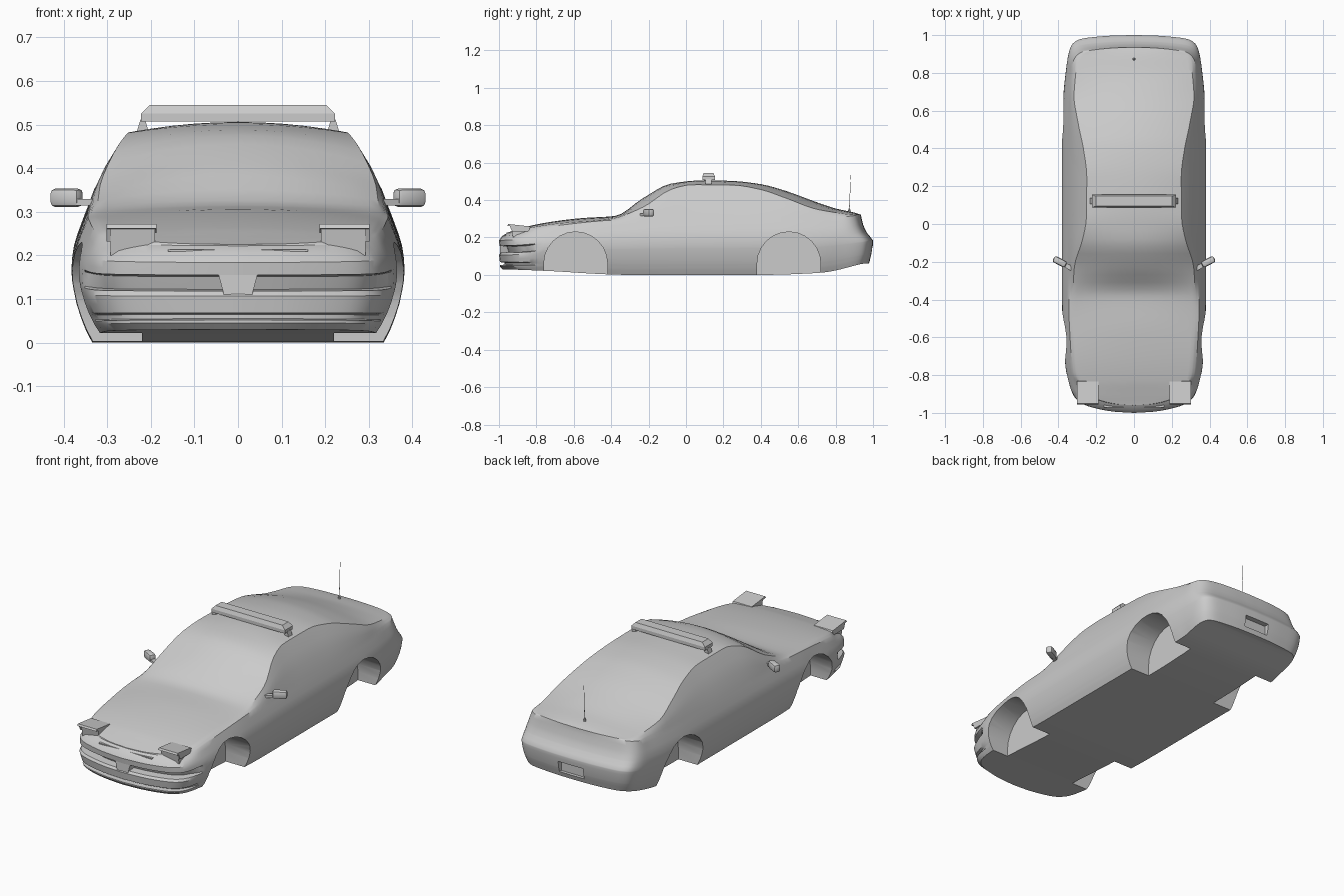
import bpy, bmesh, math
from mathutils import Matrix, Vector

if "Cube" in bpy.data.objects:
    bpy.data.objects.remove(bpy.data.objects["Cube"])


def curve(pts, smooth=True):
    """Interpolating function through (position, value) pairs."""
    d = [(b[1] - a[1]) / (b[0] - a[0]) for a, b in zip(pts, pts[1:])]
    m = [d[0]] + [2 * p * q / (p + q) if p * q > 0 else 0 for p, q in zip(d, d[1:])] + [d[-1]]

    def f(x):
        if x <= pts[0][0]:
            return pts[0][1]
        for i in range(len(d)):
            (x0, y0), (x1, y1) = pts[i], pts[i + 1]
            if x <= x1:
                h = x1 - x0
                t = (x - x0) / h
                if not smooth:
                    return y0 + t * (y1 - y0)
                return (y0 * (1 + 2 * t) * (1 - t) ** 2 + y1 * t * t * (3 - 2 * t)
                        + h * t * (1 - t) * (m[i] * (1 - t) - m[i + 1] * t))
        return pts[-1][1]
    return f


def clamp(v):
    return max(0.0, min(1.0, v))


def finish(bm, name, mirror=False, smooth=35):
    if mirror:
        geo = bmesh.ops.duplicate(bm, geom=bm.verts[:] + bm.edges[:] + bm.faces[:])["geom"]
        for v in geo:
            if isinstance(v, bmesh.types.BMVert):
                v.co.x *= -1
    bmesh.ops.remove_doubles(bm, verts=bm.verts, dist=0.0003)
    bmesh.ops.dissolve_degenerate(bm, edges=bm.edges, dist=0.0001)
    bmesh.ops.recalc_face_normals(bm, faces=bm.faces)
    me = bpy.data.meshes.new(name)
    bm.to_mesh(me)
    bm.free()
    ob = bpy.data.objects.new(name, me)
    bpy.context.collection.objects.link(ob)
    if smooth:
        shade(ob, smooth)
    return ob


def activate(ob):
    bpy.ops.object.select_all(action='DESELECT')
    ob.select_set(True)
    bpy.context.view_layer.objects.active = ob


def shade(ob, angle):
    activate(ob)
    bpy.ops.object.shade_smooth_by_angle(angle=math.radians(angle))


def prism(bm, prof, x0, x1, taper=0.0):
    """Extrude a (y, z) profile along x; taper shortens the x end per unit z."""
    z0 = min(p[1] for p in prof)
    a = [bm.verts.new((x0 + taper * (z - z0), y, z)) for y, z in prof]
    b = [bm.verts.new((x1 - taper * (z - z0), y, z)) for y, z in prof]
    bm.faces.new(a)
    bm.faces.new(b[::-1])
    for i in range(len(a)):
        j = (i + 1) % len(a)
        bm.faces.new((a[i], b[i], b[j], a[j]))


def rect(y0, y1, z0, z1):
    return [(y0, z0), (y1, z0), (y1, z1), (y0, z1)]


# Body curves: plan outline, then heights and insets along the length
plan = [(0, -1), (.1, -.994), (.2, -.977), (.28, -.95), (.322, -.91), (.345, -.85), (.362, -.76),
        (.374, -.6), (.38, -.48), (.381, -.38), (.382, -.23), (.382, -.08), (.382, .1), (.382, .25),
        (.382, .4), (.381, .53), (.374, .68), (.362, .8), (.348, .9), (.325, .955), (.28, .98),
        (.2, .991), (.1, .998), (0, 1)]
plan_x = curve([(i, p[0]) for i, p in enumerate(plan)])
plan_y = curve([(i, p[1]) for i, p in enumerate(plan)])
floor_z = curve([(-1, .03), (-.76, .022), (-.42, .003), (-.3, 0), (.4, 0), (.7, .01), (.97, .06)])
belt_z = curve([(-1, .222), (-.9, .23), (-.7, .262), (-.4, .292), (0, .305), (.5, .31), (.9, .312), (1, .32)])
top_z = curve([(-1, .215), (-.96, .225), (-.9, .243), (-.83, .263), (-.7, .287), (-.55, .304),
               (-.38, .315), (-.23, .41), (-.08, .488), (.1, .506), (.25, .502), (.4, .485),
               (.53, .45), (.7, .388), (.8, .355), (.9, .333), (.935, .322)])
edge_x = curve([(-.4, .325), (-.23, .316), (-.08, .272), (.03, .252), (.25, .25), (.4, .268),
                (.53, .295), (.7, .32), (.9, .31)])
edge_z = curve([(-1, .2), (-.9, .234), (-.7, .272), (-.4, .3), (-.23, .362), (-.08, .457), (.03, .482),
                (.25, .48), (.4, .456), (.53, .412), (.7, .35), (.8, .332), (.9, .318)])
side_w = curve([(0, .875), (.1, .915), (.33, .975), (.55, 1), (.72, .985), (.82, .96), (1, .905)])
nose = [(0, .02), (.08, .005), (.115, .005), (.13, .03), (.18, .03), (.2, .005), (.4, 0), (.46, .01),
        (.48, .05), (.63, .04), (.65, .003), (.8, 0), (.92, .015), (1, .04)]
nose_in = curve(nose, False)
tail_in = curve([(0, .022), (.23, .006), (.46, 0), (.62, .03), (.77, .05), (1, .065)])
levels = sorted([t for t, _ in nose] + [.3, .55, .72])

# Body shell: one vertical-then-across strip per station of the plan outline
bm = bmesh.new()
strips = []
for s in range((len(plan) - 1) * 4 + 1):
    px, py = plan_x(s / 4), plan_y(s / 4)
    zb, zt = floor_z(py), belt_z(py)
    wf, wr = clamp((-.8 - py) / .1), clamp((py - .8) / .15)
    pts = [(0, py + .02 * wf - .022 * wr, zb)]
    for t in levels:
        inset = nose_in(t) * wf
        w = side_w(t) + (1 - side_w(t)) * .35 * max(wf, wr)
        pts.append((px * w * (1 - 1.2 * inset), py + inset - tail_in(t) * wr, zb + t * (zt - zb)))
    bx, by, bz = pts[-1]
    ex = min(edge_x(by), .94 * bx)
    crown = (top_z(by) - edge_z(by)) / edge_x(by) ** 2
    ez = top_z(by) - crown * ex * ex
    for u in (.33, .67):
        bulge = .2 * u * (1 - u) * max(0, ez - bz)
        pts.append((bx + (ex - bx) * u + bulge, by, bz + (ez - bz) * u))
    for k in (1, .94, .8, .6, .4, .2, 0):
        pts.append((ex * k, by, top_z(by) - crown * (ex * k) ** 2))
    strips.append([bm.verts.new(p) for p in pts])
for a, b in zip(strips, strips[1:]):
    for i in range(len(a) - 1):
        bm.faces.new((a[i], b[i], b[i + 1], a[i + 1]))
body = finish(bm, "car_body", mirror=True, smooth=0)

# Wheel wells and rear plate recess cut from the body
bm = bmesh.new()
for cy in (-.59, .55):
    arch = [(cy + .17 * math.cos(a), .06 + .17 * math.sin(a))
            for a in (math.pi * i / 12 for i in range(13))]
    prism(bm, [(cy + .17, -.1)] + arch + [(cy - .17, -.1)], .22, .5)
    prism(bm, [(cy + .17, -.1)] + arch + [(cy - .17, -.1)], -.5, -.22)
prism(bm, rect(.968, 1.1, .085, .145), -.075, .075)
cutter = finish(bm, "wheel_well_cutter", smooth=0)
cutter.hide_render = True
mod = body.modifiers.new("wells", 'BOOLEAN')
mod.operation, mod.solver, mod.object = 'DIFFERENCE', 'EXACT', cutter
activate(body)
bpy.ops.object.modifier_apply(modifier=mod.name)
bpy.data.objects.remove(cutter)
shade(body, 32)

# Raised headlights: lamp box under a slightly wider lid
bm = bmesh.new()
prism(bm, [(-.925, .2), (-.84, .2), (-.835, .255), (-.935, .266)], .19, .292)
prism(bm, [(-.955, .262), (-.83, .25), (-.835, .259), (-.95, .272)], .187, .302)
prism(bm, [(-.93, .232), (-.84, .232), (-.835, .255), (-.945, .268)], .292, .302)
finish(bm, "popup_headlights", mirror=True, smooth=0)

# Front bumper plate mount and bonnet slots
bm = bmesh.new()
lo = [(x, y, .1) for x, y in ((-.03, -.996), (.03, -.996), (.03, -.93), (-.03, -.93))]
hi = [(x, y, .157) for x, y in ((-.045, -.994), (.045, -.994), (.045, -.93), (-.045, -.93))]
v = [bm.verts.new(p) for p in lo + hi]
for f in ((0, 1, 2, 3), (4, 5, 6, 7), (0, 1, 5, 4), (1, 2, 6, 5), (2, 3, 7, 6), (3, 0, 4, 7)):
    bm.faces.new([v[i] for i in f])
finish(bm, "front_plate_mount", smooth=0)
bm = bmesh.new()
prism(bm, rect(-.972, -.93, .209, .214), .025, .16)
finish(bm, "bonnet_slots", mirror=True, smooth=0)

# Roof light bar with end feet
bm = bmesh.new()
prism(bm, rect(.087, .155, .507, .525), -.222, .222)
prism(bm, [(.087, .525), (.155, .525), (.147, .545), (.095, .545)], -.222, .222, 1.0)
finish(bm, "light_bar", smooth=0)
bm = bmesh.new()
prism(bm, rect(.105, .137, .484, .512), .205, .232, .3)
finish(bm, "light_bar_feet", mirror=True, smooth=0)

# Door mirrors: rounded head swept back on a short stalk
bm = bmesh.new()
rot = Matrix.Rotation(math.radians(28), 4, 'Z')
bmesh.ops.create_cube(bm, size=1, matrix=Matrix.Translation((.393, -.2, .332)) @ rot
                      @ Matrix.Diagonal((.074, .036, .042, 1)))
bmesh.ops.bevel(bm, geom=bm.edges[:], offset=.011, segments=2, profile=.5, affect='EDGES')
bmesh.ops.create_cube(bm, size=1, matrix=Matrix.Translation((.35, -.225, .322)) @ rot
                      @ Matrix.Diagonal((.06, .024, .014, 1)))
finish(bm, "door_mirrors", mirror=True)

# Aerial on the boot lid
bm = bmesh.new()
bmesh.ops.create_cone(bm, cap_ends=True, segments=10, radius1=.008, radius2=.004, depth=.02,
                      matrix=Matrix.Translation((0, .873, .345)))
bmesh.ops.create_cone(bm, cap_ends=True, segments=6, radius1=.0015, radius2=.001, depth=.19,
                      matrix=Matrix.Translation((0, .877, .44)) @ Matrix.Rotation(-.04, 4, 'X'))
finish(bm, "aerial")
